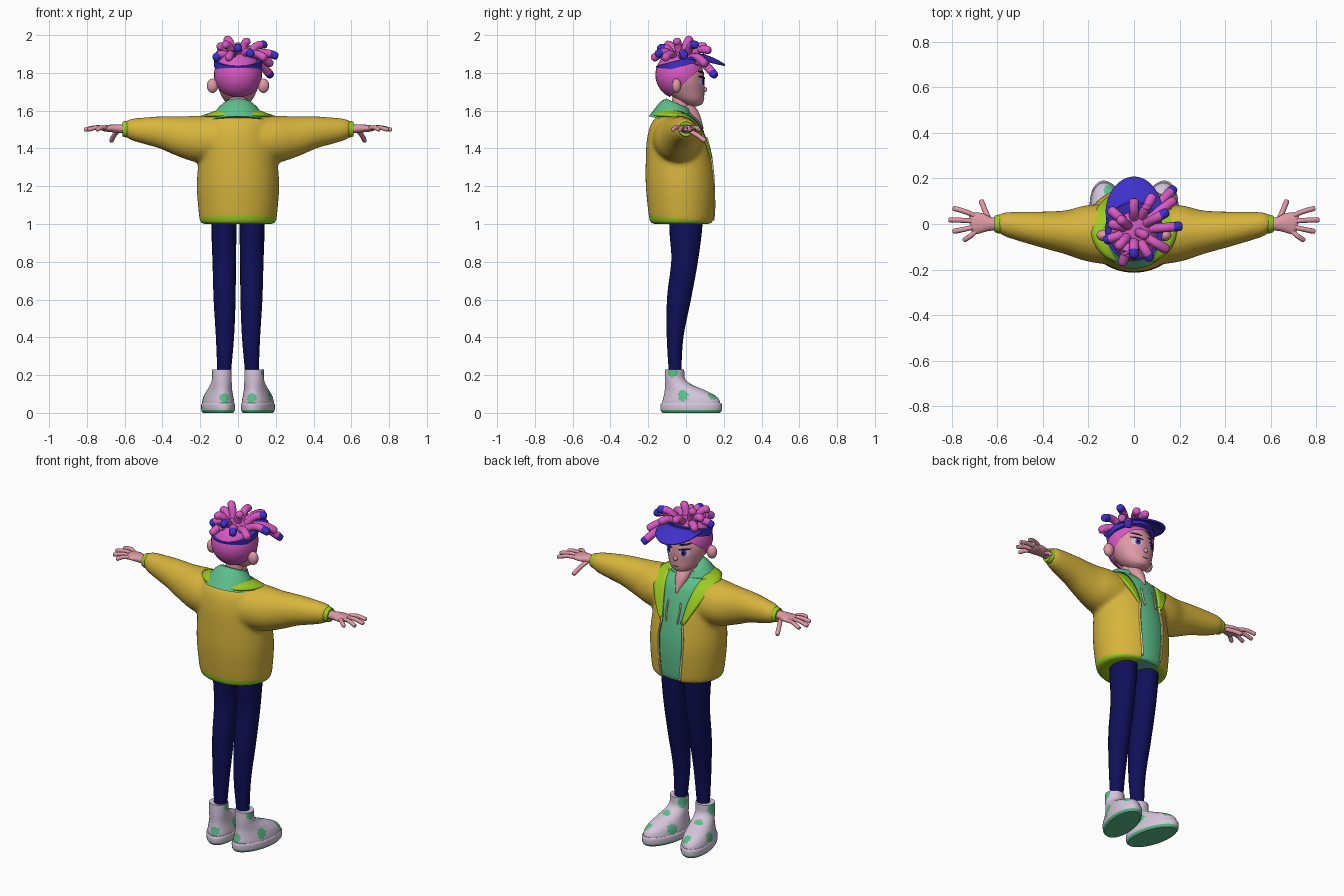
import bpy, bmesh
from math import sin, cos, pi, radians
from mathutils import Vector, Matrix
from mathutils.bvhtree import BVHTree

if "Cube" in bpy.data.objects:
    bpy.data.objects.remove(bpy.data.objects["Cube"])


def material(name, r, g, b):
    mat = bpy.data.materials.new(name)
    mat.use_nodes = True
    mat.diffuse_color = (r, g, b, 1)
    shader = mat.node_tree.nodes["Principled BSDF"]
    shader.inputs["Base Color"].default_value = (r, g, b, 1)
    shader.inputs["Roughness"].default_value = .8
    return mat


YELLOW = material("jacket yellow", .68, .46, .045)
LIME = material("trim lime", .33, .6, .015)
MINT = material("hoodie mint", .11, .52, .26)
NAVY = material("trouser navy", .005, .005, .1)
SKIN = material("skin", .74, .32, .38)
PINK = material("hair pink", .68, .1, .54)
BLUE = material("visor blue", .05, .03, .6)
PALE = material("shoe lavender", .66, .56, .7)
CREAM = material("cord cream", .75, .65, .3)
DARK = material("lash dark", .008, .005, .03)


def finish(name, bm, mats, rule=None):
    """Turn a bmesh into a smooth object; rule picks a material per face."""
    bmesh.ops.recalc_face_normals(bm, faces=bm.faces)
    if rule:
        for f in bm.faces:
            f.material_index = int(rule(f.calc_center_median()))
    mesh = bpy.data.meshes.new(name)
    bm.to_mesh(mesh)
    bm.free()
    for mat in mats:
        mesh.materials.append(mat)
    obj = bpy.data.objects.new(name, mesh)
    bpy.context.collection.objects.link(obj)
    bpy.ops.object.select_all(action="DESELECT")
    obj.select_set(True)
    bpy.context.view_layer.objects.active = obj
    bpy.ops.object.shade_smooth_by_angle(angle=radians(45))
    return obj


def spline(stations, steps):
    """Catmull-Rom interpolation of station tuples."""
    pts = [Vector(p) for p in stations]
    pts = [pts[0] * 2 - pts[1]] + pts + [pts[-1] * 2 - pts[-2]]
    out = []
    for a, b, c, d in zip(pts, pts[1:], pts[2:], pts[3:]):
        for i in range(steps):
            t = i / steps
            out.append(.5 * (2 * b + (c - a) * t + (2 * a - 5 * b + 4 * c - d) * t ** 2
                             + (3 * b - a - 3 * c + d) * t ** 3))
    return out + [pts[-2]]


def sweep(name, stations, mats, axis=None, ref=(1, 0, 0), seg=24, steps=4, rule=None, matrix=None):
    """Skin elliptical rings given as (x, y, z, half width along ref, other half width)."""
    bm = bmesh.new()
    path = spline(stations, steps)
    rings = []
    for i, p in enumerate(path):
        c = Vector(p[:3])
        ahead, behind = path[min(i + 1, len(path) - 1)], path[max(i - 1, 0)]
        t = Vector(axis) if axis else Vector(ahead[:3]) - Vector(behind[:3])
        t.normalize()
        u = Vector(ref)
        u = (u - t * u.dot(t)).normalized()
        v = t.cross(u)
        a, b = max(p[3], .001), max(p[4], .001)
        rings.append([bm.verts.new(c + u * a * cos(2 * pi * k / seg) + v * b * sin(2 * pi * k / seg))
                      for k in range(seg)])
    for low, high in zip(rings, rings[1:]):
        for k in range(seg):
            n = (k + 1) % seg
            bm.faces.new((low[k], low[n], high[n], high[k]))
    bm.faces.new(rings[0])
    bm.faces.new(rings[-1])
    if matrix:
        bm.transform(matrix)
    return finish(name, bm, mats, rule)


def tube(name, points, r, mats, ref=(0, 1, 0), rule=None, seg=12):
    """Round rod with a blunt rounded tip."""
    pts = [Vector(p) for p in points]
    end = pts[-1] + (pts[-1] - pts[-2]).normalized() * r * .6
    rings = [(*p, r, r) for p in pts] + [(*end, r * .4, r * .4)]
    return sweep(name, rings, mats, ref=ref, rule=rule, seg=seg)


def ball(name, loc, size, mat, cut=None):
    bm = bmesh.new()
    bmesh.ops.create_uvsphere(bm, u_segments=32, v_segments=20, radius=1)
    bm.transform(Matrix.Translation(loc) @ Matrix.Diagonal((*size, 1)))
    if cut:
        bmesh.ops.bisect_plane(bm, geom=bm.verts[:] + bm.edges[:] + bm.faces[:],
                               plane_co=cut[0], plane_no=cut[1], clear_inner=True)
    return finish(name, bm, [mat])


def ribbon(name, rows, mat, thickness, mirror=False):
    """Thick smooth sheet through rows of points."""
    bm = bmesh.new()
    grid = [[bm.verts.new(p) for p in row] for row in rows]
    for a, b in zip(grid, grid[1:]):
        for k in range(len(a) - 1):
            bm.faces.new((a[k], a[k + 1], b[k + 1], b[k]))
    obj = finish(name, bm, [mat])
    if mirror:
        mod = obj.modifiers.new("mirror", "MIRROR")
        mod.use_clip = True
    obj.modifiers.new("round", "SUBSURF").levels = 2
    obj.modifiers["round"].render_levels = 2
    solid = obj.modifiers.new("thick", "SOLIDIFY")
    solid.thickness, solid.offset = thickness, 0
    return obj


def surface(obj):
    bm = bmesh.new()
    bm.from_mesh(obj.data)
    tree = BVHTree.FromBMesh(bm)
    bm.free()
    return tree


def on_face(tree, x, z, lift):
    hit = tree.ray_cast(Vector((x, 1, z)), Vector((0, -1, 0)))[0]
    return Vector((x, hit.y + lift, z))


def plate(name, tree, x, z, w, h, mat, lift, tilt=0):
    """Thin oval painted onto a surface."""
    bm = bmesh.new()
    hub = bm.verts.new(on_face(tree, x, z, lift))
    n, inner = 20, None
    for size in (.35, .7, 1):
        ring = []
        for k in range(n):
            a, b = w * size * cos(2 * pi * k / n), h * size * sin(2 * pi * k / n)
            ring.append(bm.verts.new(on_face(tree, x + a * cos(tilt) - b * sin(tilt),
                                             z + a * sin(tilt) + b * cos(tilt), lift)))
        for k in range(n):
            m = (k + 1) % n
            bm.faces.new((inner[k], inner[m], ring[m], ring[k]) if inner else (hub, ring[k], ring[m]))
        inner = ring
    return finish(name, bm, [mat])


def baked(obj):
    """Mesh of an object with its modifiers, as a bmesh; removes the object."""
    mesh = bpy.data.meshes.new_from_object(obj.evaluated_get(bpy.context.evaluated_depsgraph_get()))
    bm = bmesh.new()
    bm.from_mesh(mesh)
    bpy.data.objects.remove(obj)
    return bm


UP = (0, 0, 1)
SIDES = (("left", 1), ("right", -1))

# Jacket: torso and sleeves fused, then opened at the front
torso = [(0, -.02, 1, .19, .16), (0, -.02, 1.03, .205, .175), (0, -.025, 1.2, .218, .188),
         (0, -.035, 1.35, .208, .178), (0, -.045, 1.45, .2, .162), (0, -.05, 1.53, .19, .135),
         (0, -.055, 1.58, .16, .09)]
sleeve = [(.03, -.05, 1.44, .14, .13), (.2, -.04, 1.45, .125, .125), (.3, -.035, 1.465, .097, .108),
          (.4, -.024, 1.485, .08, .087), (.5, -.01, 1.495, .065, .07), (.57, 0, 1.502, .052, .055),
          (.6, 0, 1.502, .036, .038)]
parts = [sweep("torso", torso, [YELLOW], axis=UP, seg=40)]
for side, s in SIDES:
    parts.append(sweep("sleeve", [(s * x, *rest) for x, *rest in sleeve], [YELLOW], ref=(0, 1, 0)))
fused = bmesh.new()
for part in parts:
    fused.from_mesh(part.data)
    bpy.data.objects.remove(part)
jacket = finish("jacket", fused, [YELLOW])
remesh = jacket.modifiers.new("fuse", "REMESH")
remesh.mode, remesh.voxel_size = "VOXEL", .012
jacket.modifiers.new("soften", "SMOOTH").iterations = 6
jacket = finish("jacket", baked(jacket), [YELLOW])

opening = [(.06, .95), (.07, 1.1), (.08, 1.25), (.065, 1.36), (.08, 1.46), (.1, 1.52), (.11, 1.65)]
outline = opening + [(-x, z) for x, z in reversed(opening)]
bm = bmesh.new()
front = bm.faces.new([bm.verts.new((x, .01, z)) for x, z in outline])
grown = bmesh.ops.extrude_face_region(bm, geom=[front])["geom"]
bmesh.ops.translate(bm, vec=(0, .4, 0), verts=[g for g in grown if isinstance(g, bmesh.types.BMVert)])
cutter = finish("opening_cutter", bm, [YELLOW])
cutter.hide_render = True
cut = jacket.modifiers.new("open", "BOOLEAN")
cut.operation, cut.object = "DIFFERENCE", cutter
bm = baked(jacket)
bpy.data.objects.remove(cutter)
bmesh.ops.bisect_plane(bm, geom=bm.verts[:] + bm.edges[:] + bm.faces[:],
                       plane_co=(0, 0, 1.025), plane_no=(0, .1, 1))
finish("jacket", bm, [YELLOW, LIME], lambda c: c.z + c.y * .1 < 1.025)

# Hoodie under the jacket, with its neck ring and cords
hoodie = sweep("hoodie", [(x, y, z + .004, a * .93, b * .93) for x, y, z, a, b in torso], [MINT],
               axis=UP, seg=40)
chest = surface(hoodie)
sweep("hood", [(0, -.07, 1.54, .15, .13), (0, -.055, 1.6, .115, .1), (0, -.04, 1.635, .075, .07)], [MINT])
for side, s in SIDES:
    tube(side + "_zip", [on_face(chest, s * x, z, .013) for x, z in
                         [(.06, 1.02)] + opening[1:4]], .006, [CREAM], seg=8)
    tube(side + "_cord", [on_face(chest, s * x, z, .008) for x, z in
                          ((.04, 1.46), (.042, 1.41), (.038, 1.35))], .005, [CREAM], seg=8)

# Folded collar
inner = [(.06, .13, 1.34), (.078, .105, 1.46), (.1, .045, 1.56), (.108, -.05, 1.6),
         (.07, -.12, 1.612), (0, -.14, 1.615)]
outer = [(.075, .14, 1.34), (.14, .1, 1.46), (.185, .035, 1.55), (.195, -.06, 1.575),
         (.13, -.16, 1.572), (0, -.185, 1.572)]
ribbon("collar", [inner, outer], LIME, .014, mirror=True)

# Head, face and neck
head = sweep("head", [(0, .035, 1.622, .02, .02), (0, .035, 1.635, .05, .05), (0, .02, 1.66, .077, .075),
                      (0, 0, 1.7, .097, .097), (0, -.02, 1.75, .115, .118), (0, -.025, 1.8, .115, .118),
                      (0, -.03, 1.85, .102, .105), (0, -.03, 1.9, .055, .055)], [SKIN], axis=UP, seg=36)
face = surface(head)
sweep("neck", [(0, -.04, 1.56, .055, .05), (0, -.03, 1.62, .05, .048), (0, -.02, 1.7, .05, .048)], [SKIN])
sweep("throat", [(0, 0, 1.62, .045, .04), (0, .045, 1.57, .035, .03), (0, .085, 1.5, .005, .01)], [SKIN])
ball("nose", (0, .098, 1.712), (.012, .014, .014), SKIN)
plate("mouth", face, 0, 1.667, .02, .003, DARK, .003)
for side, s in SIDES:
    ball(side + "_ear", (s * .135, -.05, 1.732), (.03, .025, .038), SKIN)
    plate(side + "_eye", face, s * .05, 1.755, .027, .021, PALE, .002)
    plate(side + "_iris", face, s * .047, 1.754, .014, .019, BLUE, .004)
    plate(side + "_pupil", face, s * .047, 1.754, .007, .011, DARK, .006)
    plate(side + "_lash", face, s * .052, 1.776, .034, .006, DARK, .006, s * .15)
    plate(side + "_brow", face, s * .05, 1.803, .032, .006, DARK, .004, s * .2)

# Hair: close scalp plus thick locks, some with blue tips
ball("scalp", (0, -.03, 1.79), (.127, .132, .13), PINK, ((0, -.1, 1.66), (0, -.14, .15)))
locks = [(-.06, .02, 1.98, 0), (.14, .05, 1.95, 1), (.2, -.01, 1.89, 1), (.17, .15, 1.79, 1),
         (.17, .1, 1.85, 0), (-.12, -.07, 1.88, 1), (-.05, -.17, 1.88, 0), (.07, -.15, 1.9, 1),
         (.14, -.11, 1.88, 0), (0, -.14, 1.93, 1), (-.07, -.1, 1.95, 0), (0, .1, 1.94, 0),
         (.08, .12, 1.92, 0), (-.1, .06, 1.9, 0), (.05, -.05, 1.97, 0), (-.1, 0, 1.94, 0)]
for i, (x, y, z, dyed) in enumerate(locks):
    tip = Vector((x, y, z))
    root = Vector((x * .25, y * .25 - .02, 1.87))
    bend = root.lerp(tip, .55) + Vector((0, 0, .025))
    tube(f"hair_lock_{i}", [root, bend, tip], .021, [PINK, BLUE],
         ref=(.3, .9, .2), rule=lambda c: dyed and (c - tip).length < .034)

# Visor: tilted band and drooping brim
tilt = Vector((0, -.26, .97))
mid = Vector((0, -.028, 1.852))
sweep("visor_band", [(*(mid + tilt * h), .127, .131) for h in (-.018, .018)], [BLUE], axis=tilt, seg=40)
arc = [radians(a) for a in range(-80, 81, 16)]
rim = [Vector((sin(a) * .12, -.03 + cos(a) * .125, 1.865 + cos(a) * .03)) for a in arc]
edge = [Vector((sin(a) * .128, .03 + cos(a) * .178, 1.88 - cos(a) * .04)) for a in arc]
middle = [(a + b) / 2 + Vector((0, 0, .008)) for a, b in zip(rim, edge)]
ribbon("visor_brim", [rim, middle, edge], BLUE, .01)

# Arms: cuffs, palms, fingers
fingers = [("index", .04, .79, .068), ("middle", .014, .808, .018),
           ("ring", -.012, .79, -.032), ("little", -.034, .745, -.07)]
palm = [(.58, 0, 1.502, .028, .025), (.63, 0, 1.505, .03, .023), (.67, .004, 1.506, .044, .02),
        (.705, .002, 1.506, .047, .016), (.72, 0, 1.506, .038, .01)]
for side, s in SIDES:
    sweep(side + "_cuff", [(s * x, 0, 1.502, r, r + .002) for x, r in ((.58, .04), (.595, .041), (.612, .036))],
          [LIME], ref=(0, 1, 0))
    sweep(side + "_palm", [(s * x, *rest) for x, *rest in palm], [SKIN], ref=(0, 1, 0))
    for label, y, tx, ty in fingers:
        tube(f"{side}_{label}_finger", [(s * .69, y * .8, 1.506), (s * (.69 + tx) / 2, (y + ty) / 2, 1.512),
                                        (s * tx, ty, 1.5)], .011, [SKIN])
    tube(side + "_thumb", [(s * .635, .015, 1.495), (s * .655, .06, 1.47), (s * .67, .098, 1.442)],
         .012, [SKIN], ref=(1, 0, 0))

# Legs and boots
leg = [(.072, 0, 1.05, .066, .09), (.074, -.002, .95, .066, .085), (.073, -.008, .8, .062, .07),
       (.071, -.038, .6, .058, .063), (.069, -.058, .4, .048, .044), (.074, -.058, .2, .035, .032)]
boot = [(0, .09, .03, .08, .155), (0, .09, .06, .079, .155), (0, .082, .09, .073, .14),
        (0, .055, .12, .064, .108), (0, .02, .15, .056, .072), (0, .002, .18, .052, .054),
        (0, 0, .23, .052, .05)]
sole = [(0, .09, 0, .074, .155), (0, .09, .014, .083, .165), (0, .09, .042, .084, .166),
        (0, .09, .052, .08, .16)]
spots = [Vector(p) for p in ((.07, .06, .09), (-.07, .12, .08), (.02, .2, .08), (0, -.07, .08),
                             (.05, 0, .22), (-.05, .02, .2), (0, .09, .13))]
for side, s in SIDES:
    sweep(side + "_leg", [(s * x, *rest) for x, *rest in leg], [NAVY])
    place = Matrix.Translation((s * .085, -.06, 0)) @ Matrix.Rotation(-s * radians(13), 4, "Z")
    back = place.inverted()
    sweep(side + "_boot", boot, [PALE, MINT], axis=UP, seg=56, steps=6, matrix=place,
          rule=lambda c: any((back @ c - p).length < .03 for p in spots))
    sweep(side + "_sole", sole, [PALE, MINT], axis=UP, seg=40, matrix=place, rule=lambda c: c.z < .012)
